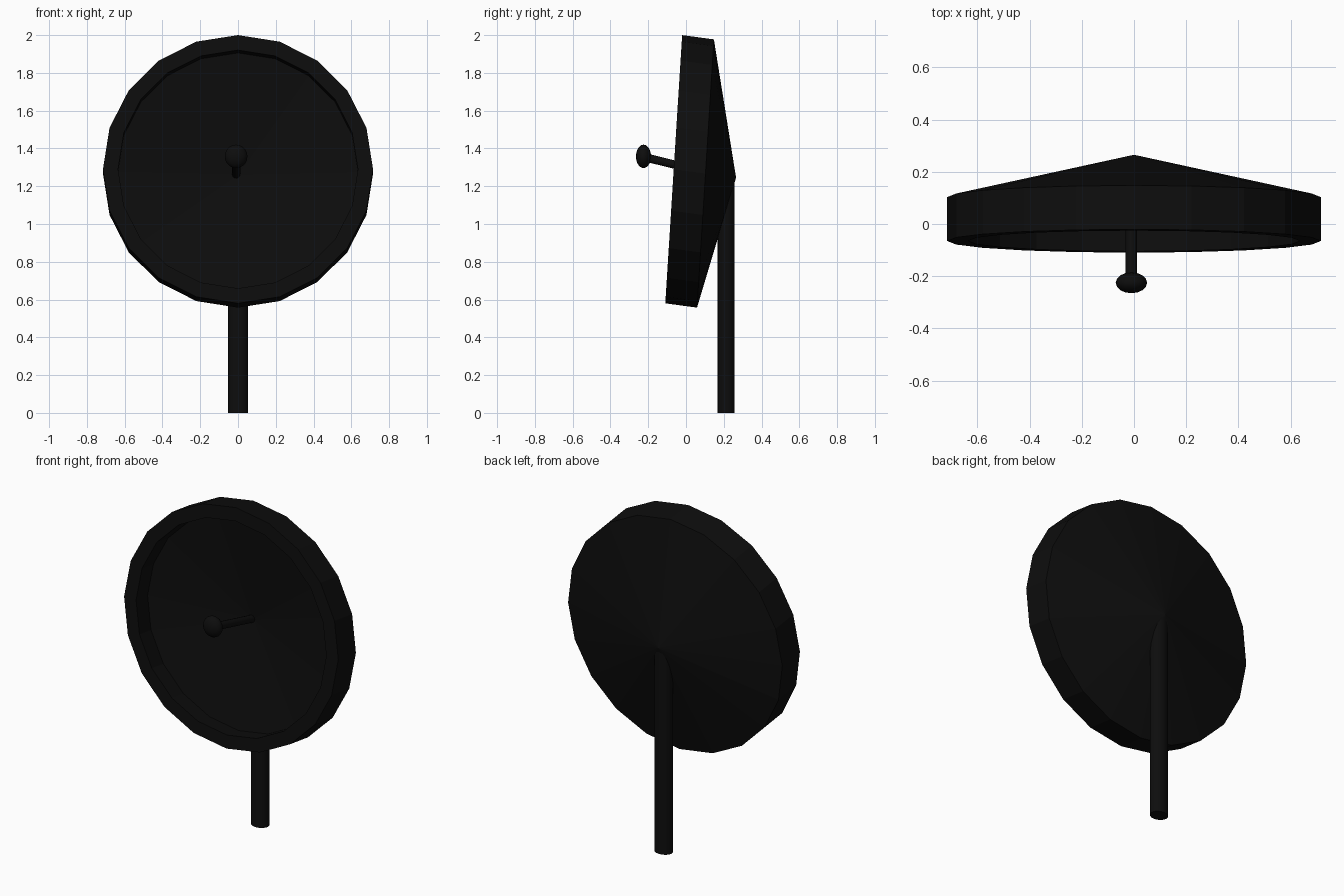
import bpy, bmesh, math
from mathutils import Vector

if "Cube" in bpy.data.objects:
    bpy.data.objects.remove(bpy.data.objects["Cube"])

black = bpy.data.materials.new("matte black")
black.diffuse_color = (0.004, 0.004, 0.004, 1)
black.use_nodes = True
black.node_tree.nodes["Principled BSDF"].inputs["Base Color"].default_value = black.diffuse_color


def finish(name, bm, smooth=False):
    bmesh.ops.recalc_face_normals(bm, faces=bm.faces)
    me = bpy.data.meshes.new(name)
    bm.to_mesh(me)
    bm.free()
    ob = bpy.data.objects.new(name, me)
    bpy.context.collection.objects.link(ob)
    me.materials.append(black)
    if smooth:
        bpy.context.view_layer.objects.active = ob
        ob.select_set(True)
        bpy.ops.object.shade_smooth_by_angle(angle=math.radians(40))
        ob.select_set(False)
    return ob


def lathe(name, profile, n, origin, side, up, axis, smooth=False):
    """Revolve (radius, depth) pairs in the frame side / up / axis; radius 0 is a point."""
    bm = bmesh.new()
    o, s, u, d = map(Vector, (origin, side, up, axis))
    rings = []
    for r, t in profile:
        if r == 0:
            rings.append([bm.verts.new(o + d * t)])
        else:
            rings.append([bm.verts.new(o + d * t + r * (s * math.cos(a) + u * math.sin(a)))
                          for a in (2 * math.pi * i / n for i in range(n))])
    for a, b in zip(rings, rings[1:]):
        for i in range(n):
            j = (i + 1) % n
            vs = [a[i % len(a)], a[j % len(a)], b[j % len(b)], b[i % len(b)]]
            bm.faces.new(list(dict.fromkeys(vs)))
    return finish(name, bm, smooth)


# dish: back cone, outer wall, front rim, inner wall, hollow cone
lathe("dish",
      [(0, 0.33), (0.715, 0.168), (0.715, 0), (0.635, 0), (0.635, 0.11), (0, 0.21)],
      20, (0, -0.065, 1.29), (1, 0, 0), (0, 0.0625, 0.993), (0, 1, -0.135))

# feed arm, from the dish centre to the receiver
lathe("feed_arm", [(0, 0), (0.022, 0), (0.022, 0.39), (0, 0.39)],
      12, (-0.01, -0.225, 1.355), (1, 0, 0), (0, 0.24, 0.97), (0, 0.97, -0.24), True)

# receiver: flattened ball
bm = bmesh.new()
bmesh.ops.create_uvsphere(bm, u_segments=16, v_segments=10, radius=1)
for v in bm.verts:
    v.co = Vector((v.co.x * 0.06 - 0.01, v.co.y * 0.04 - 0.225, v.co.z * 0.062 + 1.358))
finish("receiver", bm, True)

# support post
lathe("post", [(0, 0), (1, 0), (1, 1.235), (0, 1.235)],
      16, (0, 0.212, 0), (0.054, 0, 0), (0, 0.045, 0), (0, 0, 1), True)
